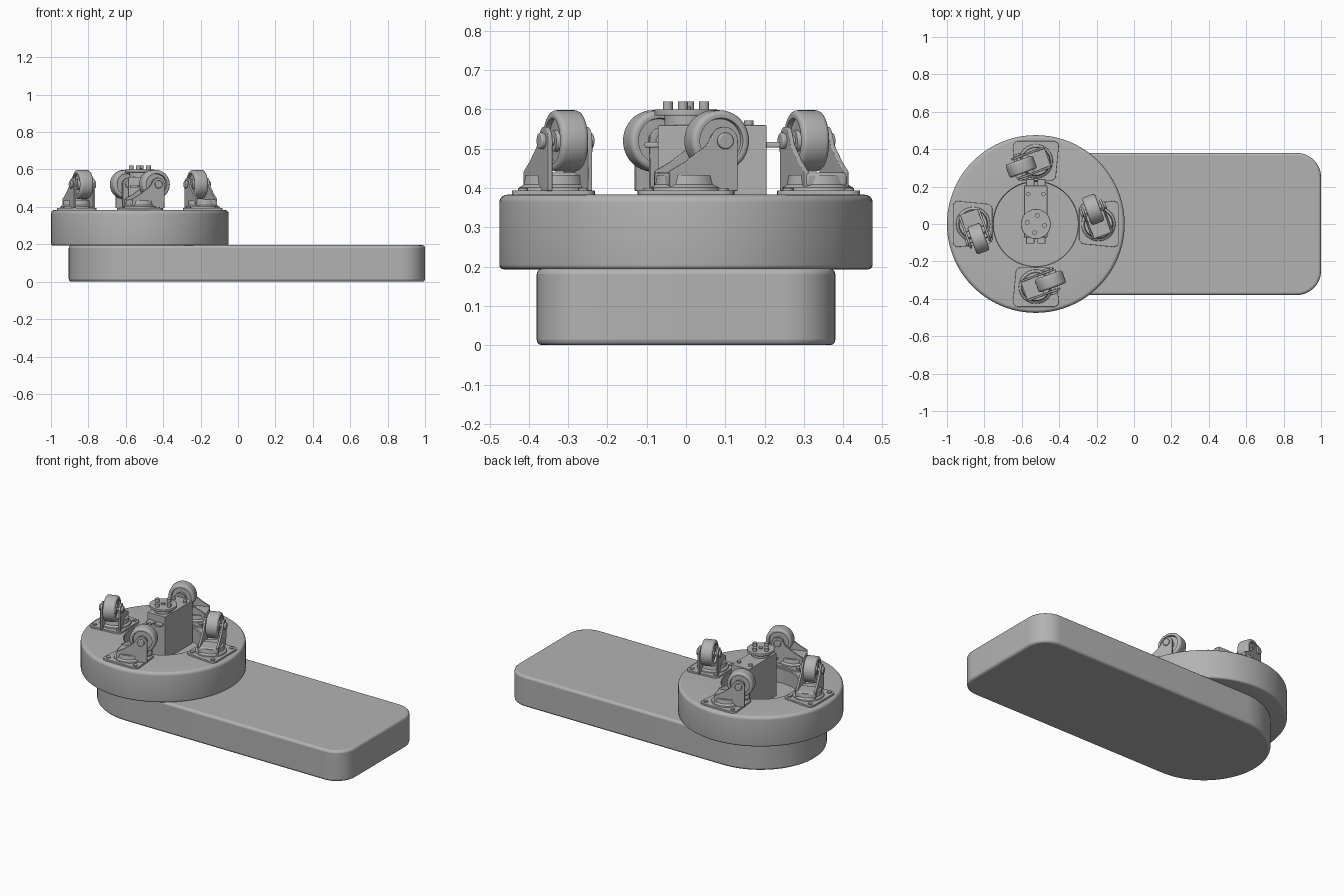
import bpy, bmesh
from math import sin, cos, pi, radians
from mathutils import Matrix

cube = bpy.data.objects.get("Cube")
if cube:
    bpy.data.objects.remove(cube, do_unlink=True)

grey = bpy.data.materials.new("plain grey")
grey.use_nodes = True
tone = (0.45, 0.45, 0.45, 1)
grey.diffuse_color = tone
grey.node_tree.nodes["Principled BSDF"].inputs["Base Color"].default_value = tone

CX = -0.525          # centre of the round housing
TOP = 0.383          # its upper face


def finish(name, bm, place=Matrix(), bevel=0, segments=3):
    bmesh.ops.recalc_face_normals(bm, faces=bm.faces)
    mesh = bpy.data.meshes.new(name)
    bm.to_mesh(mesh)
    bm.free()
    mesh.materials.append(grey)
    ob = bpy.data.objects.new(name, mesh)
    bpy.context.collection.objects.link(ob)
    ob.matrix_world = place
    if bevel:
        mod = ob.modifiers.new("soft edges", "BEVEL")
        mod.width, mod.segments = bevel, segments
        mod.limit_method, mod.angle_limit = "ANGLE", radians(50)
    bpy.ops.object.select_all(action="DESELECT")
    ob.select_set(True)
    bpy.context.view_layer.objects.active = ob
    bpy.ops.object.shade_smooth_by_angle(angle=radians(35))
    return ob


def lathe(name, profile, place=Matrix(), steps=48, bevel=0):
    """Spin (radius, height) points around the local z axis."""
    bm = bmesh.new()
    verts = [bm.verts.new((r, 0, z)) for r, z in profile]
    edges = [bm.edges.new(pair) for pair in zip(verts, verts[1:])]
    bmesh.ops.spin(bm, geom=verts + edges, cent=(0, 0, 0), axis=(0, 0, 1),
                   angle=2 * pi, steps=steps, use_duplicate=False)
    bmesh.ops.remove_doubles(bm, verts=bm.verts, dist=0.0001)
    return finish(name, bm, place, bevel)


def disc(name, r, z0, z1, place=Matrix(), steps=24, bevel=0):
    return lathe(name, [(0, z0), (r, z0), (r, z1), (0, z1)], place, steps, bevel)


def prism(name, outline, z0, z1, place=Matrix(), bevel=0):
    """Extrude a flat outline between two heights."""
    bm = bmesh.new()
    face = bm.faces.new([bm.verts.new((x, y, z0)) for x, y in outline])
    made = bmesh.ops.extrude_face_region(bm, geom=[face])["geom"]
    moved = [v for v in made if isinstance(v, bmesh.types.BMVert)]
    bmesh.ops.translate(bm, verts=moved, vec=(0, 0, z1 - z0))
    return finish(name, bm, place, bevel)


def arc(cx, cy, r, a0, a1, n):
    angles = [radians(a0 + (a1 - a0) * i / n) for i in range(n + 1)]
    return [(cx + r * cos(a), cy + r * sin(a)) for a in angles]


def box(x, y):
    return [(-x, -y), (x, -y), (x, y), (-x, y)]


# Long base slab: round at one end, soft corners at the other
slab = (arc(CX, 0, 0.38, 90, 270, 48) + arc(0.87, -0.25, 0.13, -90, 0, 12)
        + arc(0.87, 0.25, 0.13, 0, 90, 12))
prism("base_slab", slab, 0, 0.195, bevel=0.014)

# Round housing with a central well
housing = Matrix.Translation((CX, 0, 0))
rim = [(0, 0.193), (0.463, 0.193)] + arc(0.463, 0.205, 0.012, -60, 0, 3)
rim += arc(0.455, TOP - 0.02, 0.02, 0, 90, 6)
rim += [(0.229, TOP), (0.225, TOP - 0.004), (0.225, 0.29), (0, 0.29)]
lathe("round_housing", rim, housing, steps=96)

# Central motor: body, mounting ears, neck and bolted horn
prism("motor_body", box(0.062, 0.138), 0.288, 0.56,
      housing @ Matrix.Translation((0, 0.067, 0)), bevel=0.003)
for side, inner, outer in ((-1, 0.06, 0.105), (1, 0.19, 0.24)):
    for x in (-0.03, 0.03):
        ear = [(x - 0.022, side * inner), (x + 0.022, side * inner),
               (x + 0.022, side * outer), (x - 0.022, side * outer)]
        prism("motor_ear", ear, 0.503, 0.517, housing, bevel=0.004)
for x in (-0.04, 0.04):
    disc("motor_screw", 0.012, 0.56, 0.572, housing @ Matrix.Translation((x, 0.16, 0)), 12)
disc("motor_neck", 0.055, 0.55, 0.586, housing, 32)
disc("motor_horn", 0.08, 0.584, 0.6, housing, 48, 0.003)
disc("horn_screw_centre", 0.013, 0.6, 0.608, housing, 16)
for i in range(4):
    turn = Matrix.Rotation(radians(80) + i * pi / 2, 4, "Z")
    disc("horn_screw", 0.013, 0.6, 0.62,
         housing @ turn @ Matrix.Translation((0.047, 0, 0)), 16)

# Wheel cross-section: rounded tread, recessed side faces and a raised hub
half = [(0, 0.034), (0.026, 0.034), (0.028, 0.024), (0.056, 0.024), (0.058, 0.036)]
half += arc(0.065, 0.024, 0.013, 90, 0, 5)
wheel_profile = half + [(r, -z) for r, z in reversed(half)]

# Fork cheek outline in (forward, height): leaning back edge, round axle end
AXLE = (0.083, 0.137)
cheek = [(-0.065, 0.01), (0.118, 0.01)] + arc(*AXLE, 0.036, 0, 130, 10)
cheek += [(0.035, 0.125), (-0.02, 0.085), (-0.065, 0.06)]


def caster(angle):
    seat = (housing @ Matrix.Rotation(angle, 4, "Z")
            @ Matrix.Translation((0.335, 0, TOP)))
    # Mounting plate, wider towards the rim, with four bolts
    bolts = [(0.08, 0.095), (-0.075, 0.08), (-0.075, -0.08), (0.08, -0.095)]
    plate = []
    for (x, y), start in zip(bolts, (0, 90, 180, 270)):
        plate += arc(x, y, 0.028, start, start + 90, 5)
    prism("caster_plate", plate, -0.002, 0.011, seat, 0.002)
    for x, y in bolts:
        disc("plate_bolt", 0.013, 0.01, 0.017, seat @ Matrix.Translation((x, y, 0)), 12)
    # Swivel bearing
    lathe("swivel_ring", [(0, 0.009), (0.092, 0.009), (0.09, 0.018),
                          (0.078, 0.026), (0.074, 0.05), (0, 0.05)], seat)
    # Fork cheeks, bridge, axle and wheel, all trailing to one side
    fork = seat @ Matrix.Rotation(radians(110), 4, "Z")
    upright = fork @ Matrix.Rotation(pi / 2, 4, "X")
    for z in (-0.06, 0.048):
        prism("fork_cheek", cheek, z, z + 0.012, upright, 0.002)
    bridge = [(-0.068, -0.056), (0.03, -0.056), (0.03, 0.056), (-0.068, 0.056)]
    prism("fork_bridge", bridge, 0.02, 0.056, fork, 0.008)
    hub = upright @ Matrix.Translation((*AXLE, 0))
    lathe("caster_wheel", wheel_profile, hub)
    disc("axle", 0.012, -0.066, 0.066, hub, 16)
    for z in (-0.072, 0.058):
        disc("axle_nut", 0.021, z, z + 0.014, hub, 20, 0.004)


for i in range(4):
    caster(i * pi / 2)
